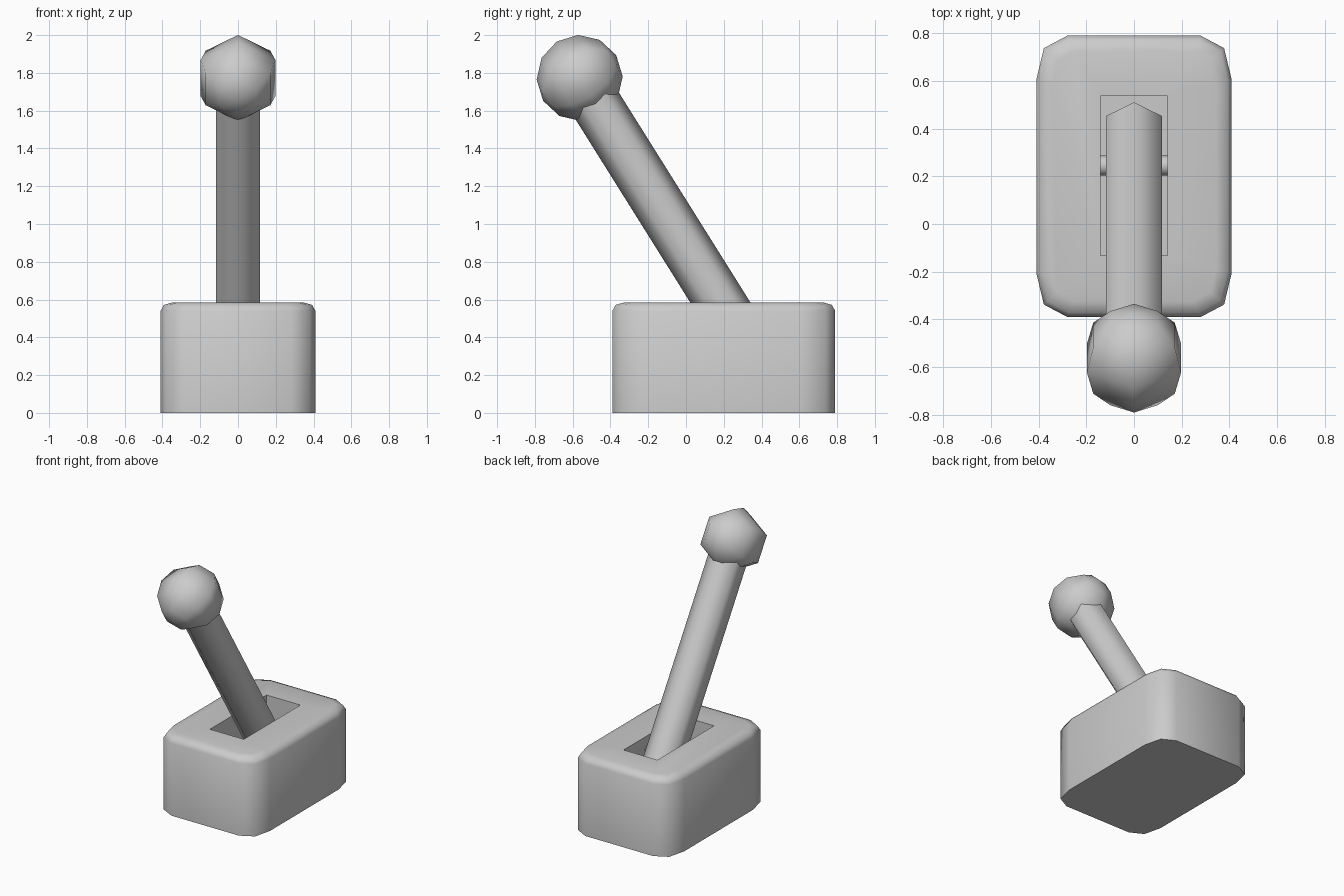
import bpy, bmesh, math
from mathutils import Vector

if "Cube" in bpy.data.objects:
    bpy.data.objects.remove(bpy.data.objects["Cube"])


def smooth(obj, angle):
    bpy.ops.object.select_all(action='DESELECT')
    obj.select_set(True)
    bpy.context.view_layer.objects.active = obj
    bpy.ops.object.shade_smooth_by_angle(angle=math.radians(angle))


def outline(inset):
    """Rounded rectangle with three-point corners, counter-clockwise."""
    hx, hy, k = 0.41 - inset, 0.59 - inset, 1 - inset / 0.25
    corner = [(hx, hy - 0.185 * k), (hx - 0.032 * k, hy - 0.052 * k), (hx - 0.13 * k, hy)]
    pts = []
    for sx, sy in ((1, 1), (-1, 1), (-1, -1), (1, -1)):
        c = corner if sx * sy > 0 else corner[::-1]
        pts += [(sx * x, sy * y + 0.2) for x, y in c]
    return pts


# Housing: stacked outlines with a softened top rim
bm = bmesh.new()
rings = [[bm.verts.new((x, y, z)) for x, y in outline(i)]
         for i, z in ((0, 0), (0, 0.54), (0.018, 0.572), (0.065, 0.585))]
for a, b in zip(rings, rings[1:]):
    n = len(a)
    for j in range(n):
        bm.faces.new((a[j], a[(j + 1) % n], b[(j + 1) % n], b[j]))
bm.faces.new(rings[0][::-1])
bm.faces.new(rings[-1])
mesh = bpy.data.meshes.new("housing")
bm.to_mesh(mesh)
bm.free()
housing = bpy.data.objects.new("housing", mesh)
bpy.context.collection.objects.link(housing)

# Slot cut into the top
bpy.ops.mesh.primitive_cube_add(size=1, location=(0, 0.203, 0.4))
cutter = bpy.context.object
cutter.name = "slot_cutter"
cutter.scale = (0.28, 0.67, 0.6)
cutter.hide_render = True
bpy.context.view_layer.objects.active = housing
mod = housing.modifiers.new("slot", 'BOOLEAN')
mod.operation = 'DIFFERENCE'
mod.solver = 'EXACT'
mod.object = cutter
bpy.ops.object.modifier_apply(modifier=mod.name)
bpy.data.objects.remove(cutter)
smooth(housing, 50)

# Pivot pin across the slot
bpy.ops.mesh.primitive_cylinder_add(vertices=12, radius=0.042, depth=0.29,
                                    location=(0, 0.245, 0.48), rotation=(0, math.pi / 2, 0))
bpy.context.object.name = "pivot_pin"
smooth(bpy.context.object, 40)

# Tilted six-sided lever
low, top = Vector((0, 0.396, 0.243)), Vector((0, -0.563, 1.773))
tilt = math.atan2(low.y - top.y, top.z - low.z)
bpy.ops.mesh.primitive_cylinder_add(vertices=6, radius=0.135, depth=(top - low).length,
                                    location=(low + top) / 2, rotation=(tilt, 0, 0))
bpy.context.object.name = "lever_shaft"
smooth(bpy.context.object, 65)

# Ball knob, its poles square to the lever
bpy.ops.mesh.primitive_uv_sphere_add(segments=6, ring_count=6, radius=0.228,
                                     location=top, rotation=(tilt - math.pi / 2, 0, 0))
bpy.context.object.name = "lever_knob"
smooth(bpy.context.object, 80)
